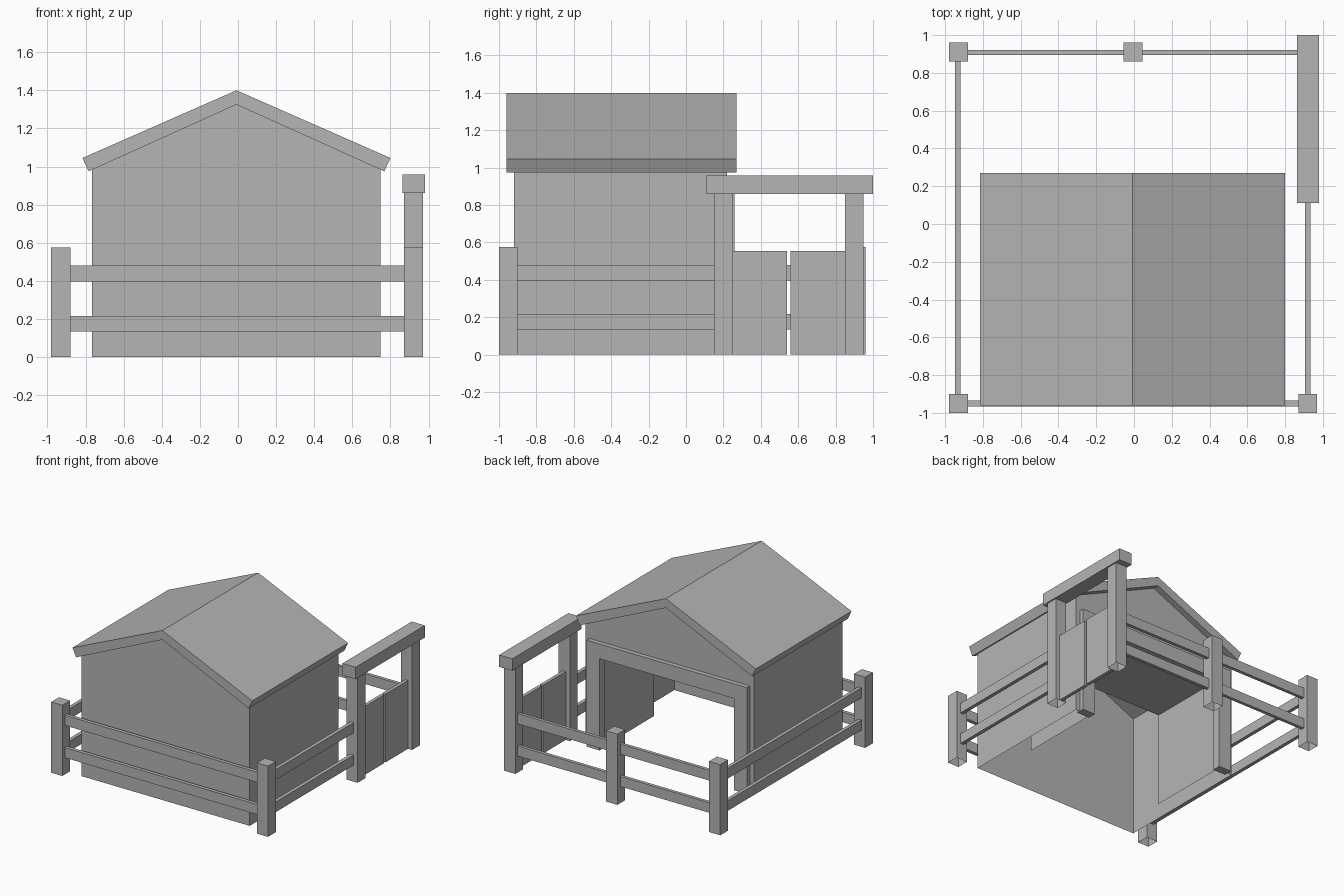
import bpy
import bmesh

cube = bpy.data.objects.get("Cube")
if cube:
    bpy.data.objects.remove(cube, do_unlink=True)

grey = bpy.data.materials.new("plain_grey")
grey.use_nodes = True
colour = (0.46, 0.46, 0.46, 1)
grey.diffuse_color = colour
grey.node_tree.nodes["Principled BSDF"].inputs["Base Color"].default_value = colour


def finish(name, bm):
    mesh = bpy.data.meshes.new(name)
    bm.to_mesh(mesh)
    bm.free()
    mesh.materials.append(grey)
    obj = bpy.data.objects.new(name, mesh)
    bpy.context.collection.objects.link(obj)
    return obj


def box(name, xs, ys, zs, open_bottom=False):
    bm = bmesh.new()
    bmesh.ops.create_cube(bm, size=1)
    for v in bm.verts:
        for axis, (low, high) in enumerate((xs, ys, zs)):
            v.co[axis] = high if v.co[axis] > 0 else low
    if open_bottom:
        bm.normal_update()
        bottom = [f for f in bm.faces if f.normal.z < -0.5]
        bmesh.ops.delete(bm, geom=bottom, context='FACES_ONLY')
    return finish(name, bm)


def extrude_profile(name, profile, y0, y1):
    """Closed prism from an x-z profile."""
    bm = bmesh.new()
    face = bm.faces.new([bm.verts.new((x, y0, z)) for x, z in profile])
    moved = bmesh.ops.extrude_face_region(bm, geom=[face], use_keep_orig=True)["geom"]
    for v in moved:
        if isinstance(v, bmesh.types.BMVert):
            v.co.y = y1
    bmesh.ops.recalc_face_normals(bm, faces=bm.faces[:])
    return finish(name, bm)


# Barn proportions
MID = -0.008
WALL, EAVE, APEX = 0.757, 0.985, 1.325
FRONT, BACK = -0.92, 0.22
DOOR, DOOR_TOP, INNER = 0.62, 0.765, -0.465

# Barn walls: floorless shell with a doorway and a short inner passage
bm = bmesh.new()


def add_face(points):
    bm.faces.new([bm.verts.new((MID + x, y, z)) for x, y, z in points])


gable = [(WALL, 0), (WALL, EAVE), (0, APEX), (-WALL, EAVE), (-WALL, 0)]
opening = [(-DOOR, 0), (-DOOR, DOOR_TOP), (DOOR, DOOR_TOP), (DOOR, 0)]
add_face([(x, FRONT, z) for x, z in reversed(gable)])
add_face([(x, BACK, z) for x, z in reversed(gable + opening)])
for s in (-1, 1):
    w, d = s * WALL, s * DOOR
    add_face([(w, FRONT, 0), (w, BACK, 0), (w, BACK, EAVE), (w, FRONT, EAVE)][::s])
    add_face([(d, INNER, 0), (d, INNER, DOOR_TOP), (d, BACK, DOOR_TOP), (d, BACK, 0)][::s])
add_face([(-DOOR, INNER, DOOR_TOP), (-DOOR, BACK, DOOR_TOP),
          (DOOR, BACK, DOOR_TOP), (DOOR, INNER, DOOR_TOP)])
bmesh.ops.remove_doubles(bm, verts=bm.verts[:], dist=0.0001)
finish("barn_walls", bm)

# Gabled roof
roof = [(-0.808, 1.045), (0, 1.4), (0.808, 1.045), (0.776, 0.975), (0, APEX), (-0.776, 0.975)]
extrude_profile("roof", [(MID + x, z) for x, z in roof], -0.96, 0.27)

# Doorway trim
half = [(0.72, 0), (0.72, 0.865), (0.605, 0.745), (0.605, 0)]
trim = half[:2] + [(-x, z) for x, z in half[1::-1]]
trim += [(-x, z) for x, z in half[:1:-1]] + half[2:]
extrude_profile("doorway_trim", [(MID + x, z) for x, z in trim], 0.19, 0.258)

# Fence posts
LEFT, RIGHT = (0.87, 0.97), (-0.98, -0.88)
NEAR, FAR = (-1.0, -0.9), (0.86, 0.96)
for name, xs, ys in (("front_right", RIGHT, NEAR), ("front_left", LEFT, NEAR),
                     ("back_right", RIGHT, FAR), ("back_middle", (-0.055, 0.045), FAR)):
    box(name + "_post", xs, ys, (0, 0.575), True)

# Fence rails
for level, zs in (("lower", (0.135, 0.217)), ("upper", (0.397, 0.48))):
    box(level + "_front_rail", (-0.88, 0.87), (-0.965, -0.935), zs)
    box(level + "_back_rail", (-0.88, 0.87), (0.895, 0.922), zs)
    box(level + "_right_rail", (-0.947, -0.918), (-0.9, 0.86), zs)
    box(level + "_left_rail", (0.905, 0.935), (-0.9, 0.15), zs)

# Gateway: tall posts, top beam and two gate panels
for name, ys in (("front", (0.15, 0.25)), ("back", (0.85, 0.95))):
    box(name + "_gate_post", LEFT, ys, (0, 0.86), True)
box("gate_beam", (0.862, 0.98), (0.11, 1.0), (0.86, 0.957))
for name, ys in (("front", (0.25, 0.54)), ("back", (0.56, 0.85))):
    box(name + "_gate_panel", (0.906, 0.934), ys, (0, 0.555))
